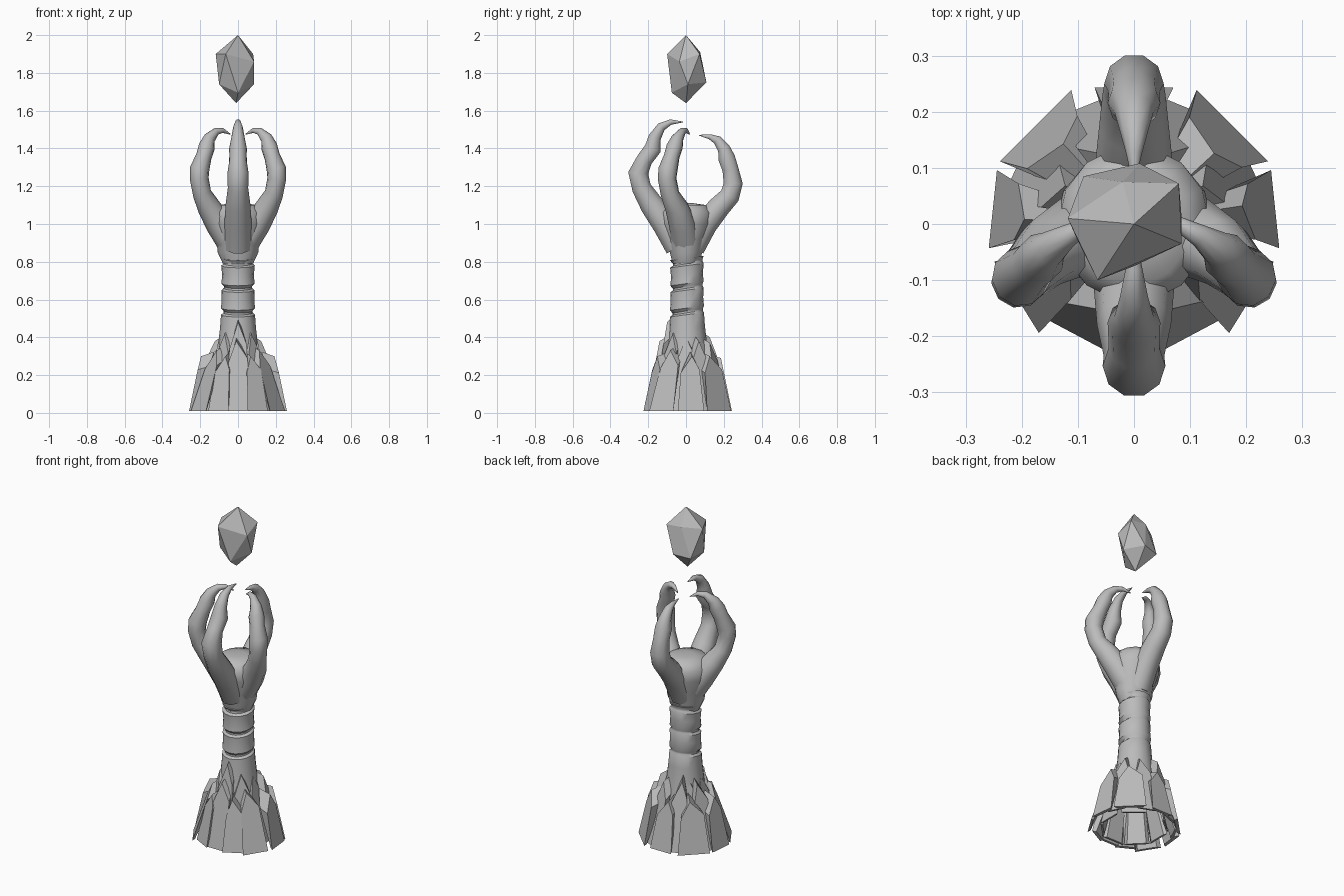
import bpy, bmesh, math
from mathutils import Vector

if "Cube" in bpy.data.objects:
    bpy.data.objects.remove(bpy.data.objects["Cube"])

stone = bpy.data.materials.new("grey stone")
stone.diffuse_color = (0.5, 0.5, 0.5, 1)
stone.use_nodes = True
stone.node_tree.nodes["Principled BSDF"].inputs["Base Color"].default_value = stone.diffuse_color


def finish(name, bm, smooth=None):
    bmesh.ops.recalc_face_normals(bm, faces=bm.faces)
    me = bpy.data.meshes.new(name)
    bm.to_mesh(me)
    bm.free()
    me.materials.append(stone)
    ob = bpy.data.objects.new(name, me)
    bpy.context.collection.objects.link(ob)
    if smooth:
        bpy.ops.object.select_all(action='DESELECT')
        ob.select_set(True)
        bpy.context.view_layer.objects.active = ob
        bpy.ops.object.shade_smooth_by_angle(angle=math.radians(smooth))
    return ob


def loft(name, rings, smooth, cap_start=False, cap_end=True):
    bm = bmesh.new()
    loops = [[bm.verts.new(p) for p in ring] for ring in rings]
    n = len(loops[0])
    for a, b in zip(loops, loops[1:]):
        for i in range(n):
            j = (i + 1) % n
            bm.faces.new((a[i], a[j], b[j], b[i]))
    if cap_start:
        bm.faces.new(loops[0])
    if cap_end:
        bm.faces.new(loops[-1])
    return finish(name, bm, smooth)


def ellipse(z, rx, ry, cy=0.0, n=14):
    return [(rx * math.cos(2 * math.pi * i / n),
             cy + ry * math.sin(2 * math.pi * i / n), z) for i in range(n)]


# Wrist: banded segments whose grooves fade out towards the back
def wrist_ring(z, r, groove):
    pts = []
    for x, y, z in ellipse(z, 1, 1, n=16):
        rr = r - groove * (1 - 0.65 * max(0, y))
        pts.append((rr * x, rr * y + 0.005, z + 0.012 * y))
    return pts


wrist = [(0.2, .13, 0), (0.34, .108, 0), (0.45, .095, 0), (0.52, .09, 0), (0.53, .088, .012),
         (0.54, .088, .012), (0.555, .09, 0), (0.60, .086, 0), (0.65, .088, 0), (0.66, .088, .014),
         (0.67, .088, .014), (0.685, .088, 0), (0.73, .084, 0), (0.78, .089, 0),
         (0.79, .088, .014), (0.80, .085, .012), (0.82, .09, 0)]
loft("wrist", [wrist_ring(*w) for w in wrist], 40)

# Palm
palm = [(0.79, .08, .072), (0.85, .108, .088), (0.92, .113, .105), (1.0, .14, .135),
        (1.06, .135, .14), (1.10, .1, .11), (1.11, .04, .04)]
loft("palm", [ellipse(*p) for p in palm], 60, cap_start=True)


# Fingers: each point is x, y, z, radius
def finger(name, pts, side, n=10):
    side = Vector(side).normalized()
    rings = []
    for i, (x, y, z, r) in enumerate(pts):
        a = Vector(pts[max(i - 1, 0)][:3])
        b = Vector(pts[min(i + 1, len(pts) - 1)][:3])
        up = (b - a).normalized().cross(side).normalized()
        c = Vector((x, y, z))
        rings.append([c + r * (side * math.cos(2 * math.pi * k / n) + up * math.sin(2 * math.pi * k / n))
                      for k in range(n)])
    return loft(name, rings, 50, cap_start=True)


front = [(-.04, .88, .075), (-.11, 1.0, .072), (-.18, 1.1, .066), (-.235, 1.19, .054),
         (-.253, 1.27, .056), (-.22, 1.34, .045), (-.175, 1.4, .047), (-.165, 1.46, .035),
         (-.13, 1.515, .025), (-.08, 1.54, .015), (-.015, 1.54, .002)]
back = [(.03, .88, .075), (.1, 1.0, .07), (.175, 1.09, .062), (.232, 1.15, .056),
        (.25, 1.215, .053), (.235, 1.29, .045), (.215, 1.35, .047), (.2, 1.4, .035),
        (.165, 1.445, .025), (.125, 1.462, .014), (.07, 1.47, .002)]
side_pts = [(.03, 0, .9, .08), (.1, -.02, 1.0, .072), (.155, -.05, 1.09, .062), (.19, -.085, 1.16, .05),
            (.205, -.1, 1.24, .05), (.203, -.095, 1.29, .052), (.18, -.075, 1.36, .042),
            (.165, -.06, 1.41, .044), (.15, -.045, 1.455, .032), (.115, -.02, 1.49, .02),
            (.08, 0, 1.495, .013), (.04, .02, 1.475, .002)]
finger("front_finger", [(0, *p) for p in front], (1, 0, 0))
finger("back_finger", [(0, *p) for p in back], (1, 0, 0))
for name, s in (("right_finger", 1), ("left_finger", -1)):
    finger(name, [(s * x, y, z, r) for x, y, z, r in side_pts], (s * .45, 1, 0))


# Rock shards: pointed slabs leaning against the wrist
def shard(name, angle, r0, r1, top, w0, w1, skew, depth):
    a = math.radians(angle)
    out, tan = Vector((math.cos(a), math.sin(a), 0)), Vector((-math.sin(a), math.cos(a), 0))
    shoulder = top * 0.76
    outline = [(-w0, 0.01), (w0, 0.01), (w1, shoulder), (skew, top), (-w1, shoulder * 0.93)]
    bm = bmesh.new()
    loops = []
    for inner in (0, 1):
        loop = []
        for t, z in outline:
            r = r0 + (r1 - r0) * z / top
            r -= inner * depth * (0.25 + 0.75 * z / top)
            p = out * r + tan * t * (1 - 0.25 * inner)
            loop.append(bm.verts.new((p.x, p.y, z + inner * 0.08 * z)))
        loops.append(loop)
    f, b = loops
    bm.faces.new(f)
    bm.faces.new(b)
    for i in range(5):
        j = (i + 1) % 5
        bm.faces.new((f[i], f[j], b[j], b[i]))
    finish(name, bm)


for i, (ang, r0, top, w) in enumerate([(6, .255, .30, .07), (45, .25, .30, .09), (90, .245, .29, .07),
                                       (135, .25, .30, .09), (174, .255, .30, .07),
                                       (-62, .225, .30, .06), (-118, .225, .30, .06)]):
    shard(f"outer_shard_{i + 1}", ang, r0, r0 - .06, top, w, w * .72, .012 * (-1) ** i, .07)
for i, (ang, r0, top, w) in enumerate([(-32, .25, .33, .075), (-148, .25, .33, .075), (-90, .215, .38, .07),
                                       (25, .235, .38, .06), (68, .23, .37, .06),
                                       (112, .23, .40, .06), (155, .235, .38, .06)]):
    shard(f"inner_shard_{i + 1}", ang, r0, .14, top, w, w * .72, -.01 * (-1) ** i, .05)
for i, (ang, top) in enumerate([(-90, .48), (-45, .42), (-135, .42), (0, .40), (180, .40), (50, .41), (130, .41)]):
    shard(f"tall_shard_{i + 1}", ang, .18, .10, top, .07, .045, 0, .04)

# Floating crystal
bm = bmesh.new()
for p in [(0, 0, 2.0), (-.01, 0, 1.64), (-.118, .01, 1.9), (-.065, -.1, 1.9), (.085, -.035, 1.86),
          (.08, .072, 1.9), (-.02, .075, 1.91), (-.09, .085, 1.74), (.01, .108, 1.75),
          (.085, .01, 1.74), (.0, -.075, 1.695), (-.1, -.03, 1.74)]:
    bm.verts.new(p)
bmesh.ops.convex_hull(bm, input=bm.verts)
bmesh.ops.dissolve_limit(bm, angle_limit=math.radians(14), verts=bm.verts, edges=bm.edges)
finish("crystal", bm)
